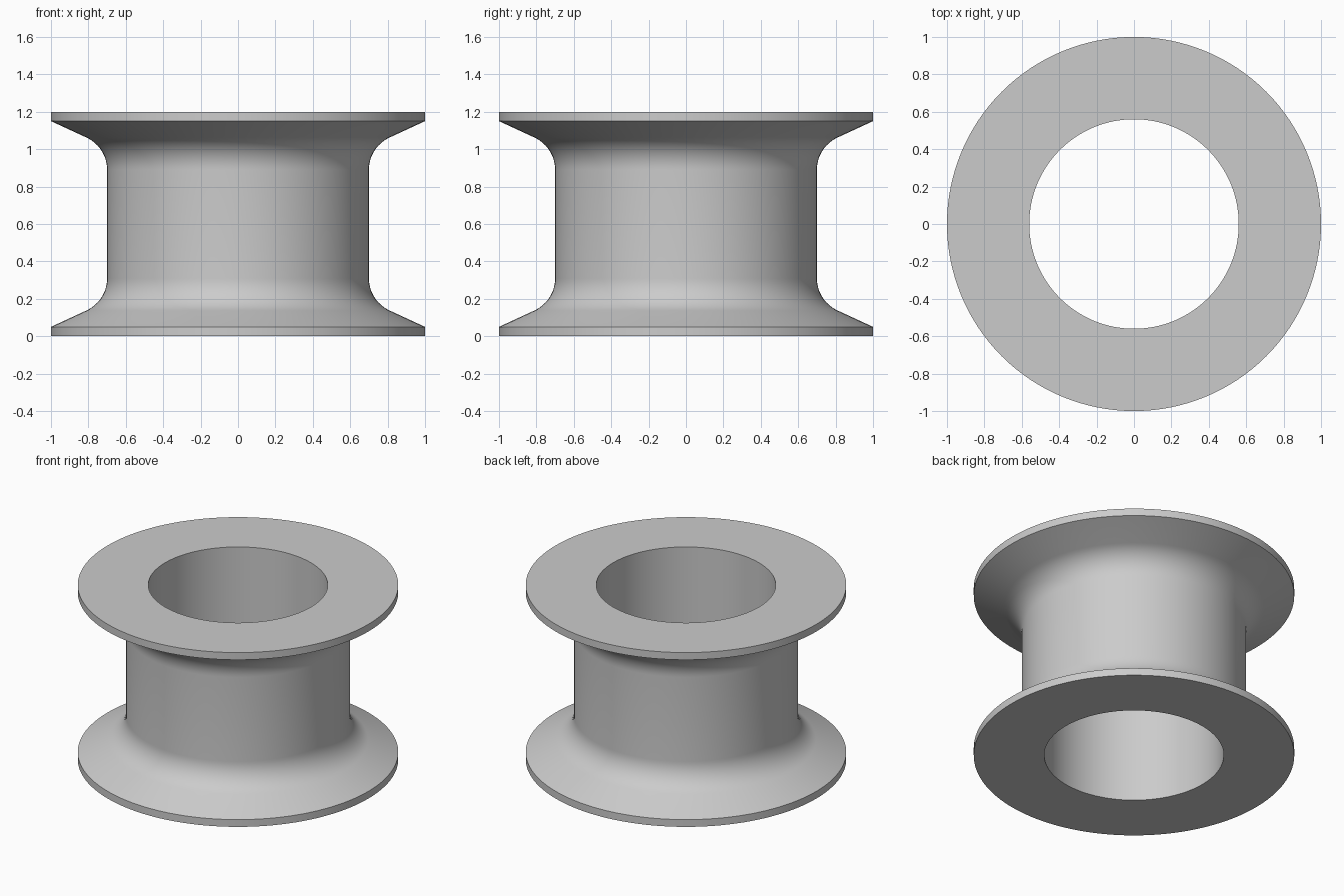
import bpy, bmesh, math

if "Cube" in bpy.data.objects:
    bpy.data.objects.remove(bpy.data.objects["Cube"])

SEGMENTS = 128
HEIGHT = 1.2
BORE, CORE, RIM = 0.56, 0.70, 1.0

# Lower half of the outer profile: rim edge, sloped flange, rounded fillet into the core
lower = [(RIM, 0.0), (RIM, 0.05)]
fillet, start_z, slope = 0.19, 0.31, math.radians(24.5)
STEPS = 12
for i in range(STEPS + 1):
    a = slope + (math.pi / 2 - slope) * i / STEPS
    lower.append((CORE + fillet * (1 - math.sin(a)), start_z - fillet * math.cos(a)))

# Mirror to the upper half and close through the bore
profile = lower + [(r, HEIGHT - z) for r, z in reversed(lower)]
profile += [(BORE, HEIGHT), (BORE, 0.0)]

# Revolve the closed profile around z
bm = bmesh.new()
rings = []
for s in range(SEGMENTS):
    t = 2 * math.pi * s / SEGMENTS
    rings.append([bm.verts.new((r * math.cos(t), r * math.sin(t), z)) for r, z in profile])
n = len(profile)
for s in range(SEGMENTS):
    a, b = rings[s], rings[(s + 1) % SEGMENTS]
    for i in range(n):
        j = (i + 1) % n
        bm.faces.new((a[i], b[i], b[j], a[j]))
bmesh.ops.recalc_face_normals(bm, faces=bm.faces)

mesh = bpy.data.meshes.new("flanged_spool")
bm.to_mesh(mesh)
bm.free()
spool = bpy.data.objects.new("flanged_spool", mesh)
bpy.context.collection.objects.link(spool)

# Plain grey finish
grey = bpy.data.materials.new("light_grey")
grey.diffuse_color = (0.6, 0.6, 0.6, 1)
grey.use_nodes = True
grey.node_tree.nodes["Principled BSDF"].inputs["Base Color"].default_value = grey.diffuse_color
mesh.materials.append(grey)

# Smooth curves, crisp rims
bpy.context.view_layer.objects.active = spool
spool.select_set(True)
bpy.ops.object.shade_smooth_by_angle(angle=math.radians(30))
